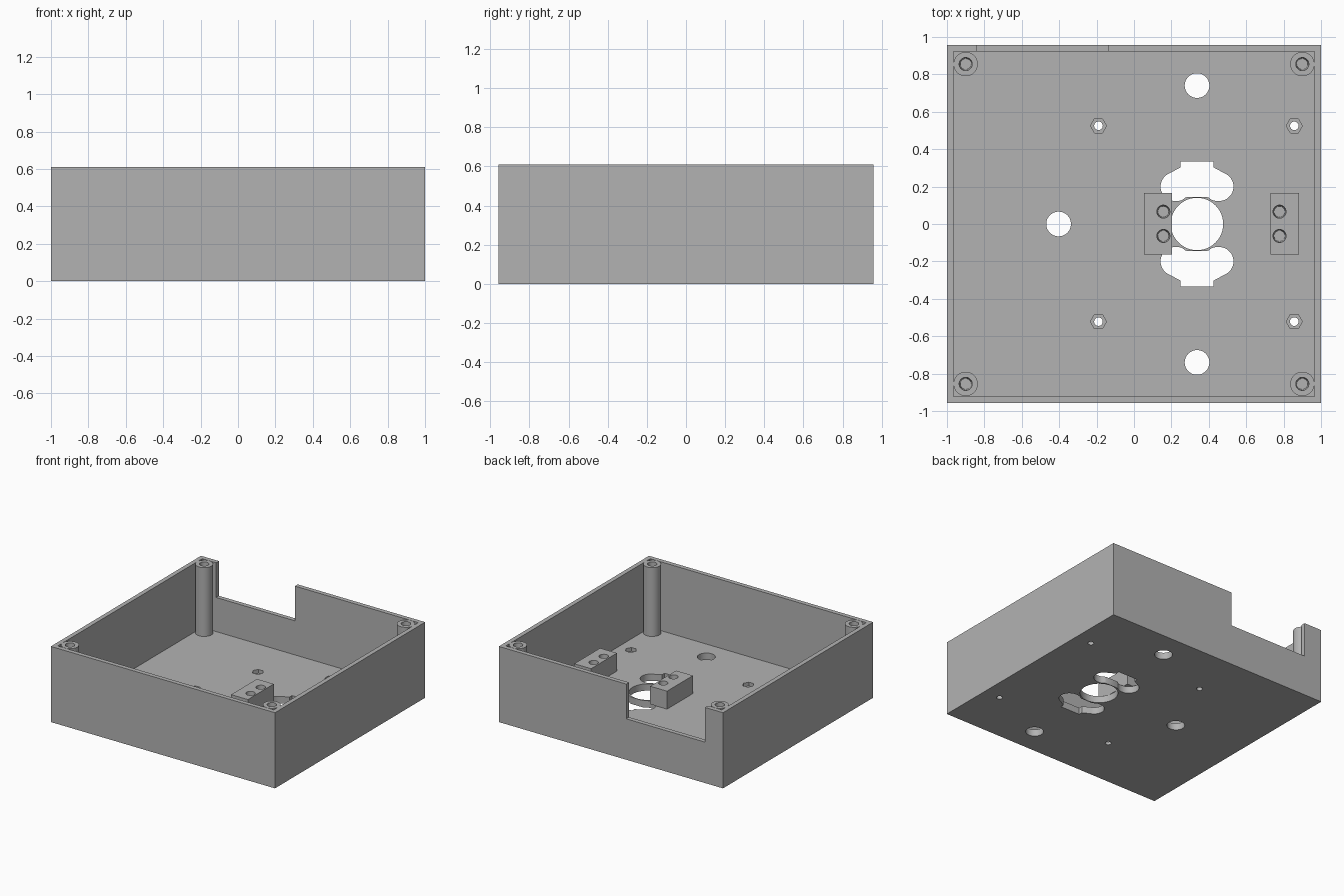
import bpy, bmesh
from math import sin, cos, pi, radians

default = bpy.data.objects.get("Cube")
if default:
    bpy.data.objects.remove(default, do_unlink=True)

HX, HY, H = 1.0, 0.957, 0.61      # half width, half depth, height
WALL, FLOOR = 0.036, 0.055

grey = bpy.data.materials.new("plain_grey")
grey.use_nodes = True
COLOUR = (0.45, 0.45, 0.45, 1)
grey.diffuse_color = COLOUR
grey.node_tree.nodes["Principled BSDF"].inputs["Base Color"].default_value = COLOUR


def arc(cx, cy, r, n=48, start=0, end=360):
    """Points on a circle, or on part of one."""
    count = n if end - start == 360 else n + 1
    angles = [radians(start + (end - start) * i / n) for i in range(count)]
    return [(cx + r * cos(a), cy + r * sin(a)) for a in angles]


def rect(x0, x1, y0, y1):
    return [(x0, y0), (x1, y0), (x1, y1), (x0, y1)]


def prism(bm, outline, z0, z1, top=None):
    """Solid between an outline at z0 and the same (or another) one at z1."""
    low = [bm.verts.new((x, y, z0)) for x, y in outline]
    high = [bm.verts.new((x, y, z1)) for x, y in (top or outline)]
    bm.faces.new(low[::-1])
    bm.faces.new(high)
    n = len(low)
    for i in range(n):
        j = (i + 1) % n
        bm.faces.new((low[i], low[j], high[j], high[i]))


def finish(bm, name):
    bmesh.ops.recalc_face_normals(bm, faces=bm.faces)
    mesh = bpy.data.meshes.new(name)
    bm.to_mesh(mesh)
    bm.free()
    mesh.materials.append(grey)
    ob = bpy.data.objects.new(name, mesh)
    bpy.context.collection.objects.link(ob)
    return ob


def activate(ob):
    bpy.ops.object.select_all(action='DESELECT')
    ob.select_set(True)
    bpy.context.view_layer.objects.active = ob


def cut(ob, bm):
    """Subtract the solids in bm from the object."""
    cutter = finish(bm, "cutter")
    cutter.hide_render = True
    mod = ob.modifiers.new("cut", 'BOOLEAN')
    mod.operation, mod.solver, mod.object = 'DIFFERENCE', 'EXACT', cutter
    activate(ob)
    bpy.ops.object.modifier_apply(modifier=mod.name)
    bpy.data.objects.remove(cutter, do_unlink=True)


def smooth(ob):
    activate(ob)
    bpy.ops.object.shade_smooth_by_angle(angle=radians(30))


def screw_hole(bm, x, y, top, depth):
    """Blind hole that narrows slightly downwards."""
    prism(bm, arc(x, y, 0.029, 32), top - depth, top + 0.001, arc(x, y, 0.035, 32))


# Open tray
bm = bmesh.new()
prism(bm, rect(-HX, HX, -HY, HY), 0, H)
tray = finish(bm, "enclosure_tray")
bm = bmesh.new()
prism(bm, rect(-HX + WALL, HX - WALL, -HY + WALL, HY - WALL), FLOOR, H + 0.1)
cut(tray, bm)

# Notch in the back wall
bm = bmesh.new()
prism(bm, rect(-0.84, -0.137, HY - 2 * WALL, HY + 0.1), 0.33, H + 0.1)
cut(tray, bm)

# Round floor holes and the central opening
CX = 0.337
bm = bmesh.new()
for x, y, r in ((CX, 0.74, 0.066), (CX, -0.74, 0.066), (-0.403, 0, 0.066), (CX, 0, 0.14)):
    prism(bm, arc(x, y, r), -0.1, FLOOR + 0.1)

# Lobed openings on both sides of the centre
half = [(-0.05, 0.145), (-0.064, 0.14), (-0.08, 0.128), (-0.1, 0.123)]
half += arc(-0.118, 0.2, 0.077, 16, -90, -250)
half += [(-0.088, 0.303), (-0.088, 0.333)]
lobes = half + [(-x, y) for x, y in reversed(half)]
for side in (1, -1):
    prism(bm, [(CX + x, side * y) for x, y in lobes], -0.1, FLOOR + 0.1)
cut(tray, bm)

# Hexagonal nut pockets with through holes
spots = [(x, y) for x in (-0.19, 0.857) for y in (-0.522, 0.525)]
for sides, radius, z0 in ((6, 0.043, FLOOR - 0.03), (24, 0.023, -0.1)):
    bm = bmesh.new()
    for x, y in spots:
        prism(bm, arc(x, y, radius, sides), z0, FLOOR + 0.1)
    cut(tray, bm)
smooth(tray)

# Corner screw posts
for x, side in ((-0.9, "right"), (0.9, "left")):
    for y, end in ((-0.855, "front"), (0.855, "back")):
        bm = bmesh.new()
        prism(bm, arc(x, y, 0.065), FLOOR - 0.01, H)
        post = finish(bm, f"{end}_{side}_post")
        bm = bmesh.new()
        screw_hole(bm, x, y, H, 0.2)
        cut(post, bm)
        smooth(post)

# Mounting blocks with two screw holes each
BLOCK_TOP = FLOOR + 0.145
for name, x0, hole_x in (("inner_block", 0.053, 0.157), ("outer_block", 0.731, 0.778)):
    bm = bmesh.new()
    prism(bm, rect(x0, x0 + 0.15, -0.164, 0.166), FLOOR, BLOCK_TOP)
    block = finish(bm, name)
    bm = bmesh.new()
    for y in (-0.064, 0.066):
        screw_hole(bm, hole_x, y, BLOCK_TOP, 0.13)
    cut(block, bm)
    smooth(block)
